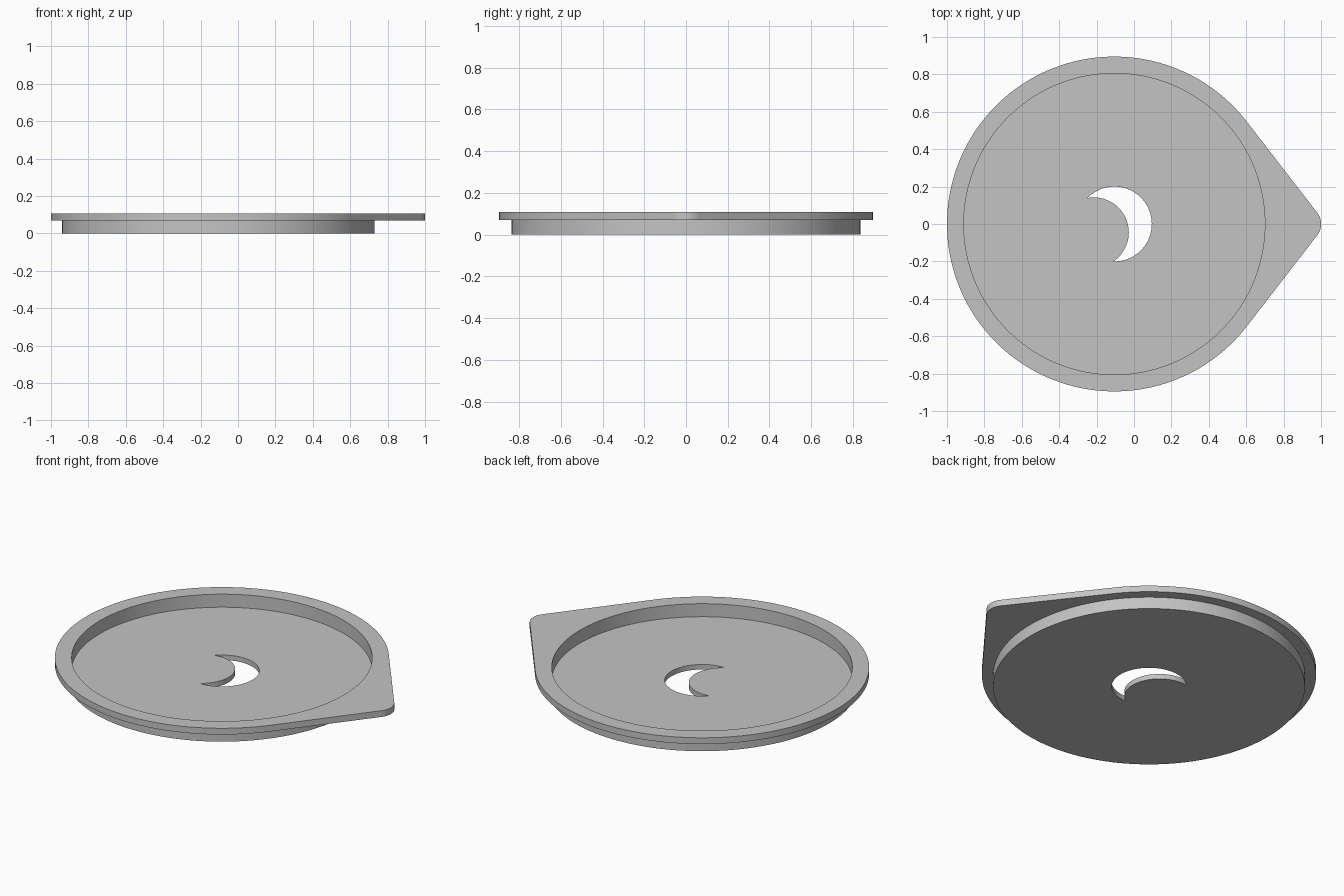
import bpy, bmesh
from math import acos, atan2, cos, hypot, pi, sin
from mathutils import Vector

cube = bpy.data.objects.get("Cube")
if cube:
    bpy.data.objects.remove(cube, do_unlink=True)

# Main dimensions
CENTRE = Vector((-0.105, 0))
RIM_R, CUP_R, BORE_R = 0.895, 0.835, 0.805
TIP_R = 0.1
FLOOR_Z, FLANGE_Z, TOP_Z = 0.03, 0.07, 0.107
STEPS = 240

grey = bpy.data.materials.new("plain grey")
grey.use_nodes = True
colour = (0.55, 0.55, 0.55, 1)
grey.diffuse_color = colour
grey.node_tree.nodes["Principled BSDF"].inputs["Base Color"].default_value = colour


def arc(centre, radius, start, end, steps):
    """Points along an arc, without its last point."""
    angles = [start + (end - start) * i / steps for i in range(steps)]
    return [centre + radius * Vector((cos(a), sin(a))) for a in angles]


def circle(radius):
    return arc(CENTRE, radius, -pi, pi, STEPS)


def rim_outline():
    """Round rim drawn out to a small rounded tip on +x."""
    tip = Vector((1 - TIP_R, 0))
    spread = acos((RIM_R - TIP_R) / (tip.x - CENTRE.x))
    return [t if abs(atan2(p.y, p.x - CENTRE.x)) < spread else p
            for p, t in zip(circle(RIM_R), arc(tip, TIP_R, -pi, pi, STEPS))]


def crescent_outline():
    """Circle with a second, offset circle taken out of it."""
    outer_r, inner_r = 0.2, 0.187
    inner = Vector((-0.215, -0.045))
    gap = inner - CENTRE
    d, heading = hypot(*gap), atan2(gap.y, gap.x)
    a = acos((d * d + outer_r ** 2 - inner_r ** 2) / (2 * d * outer_r))
    b = acos((d * d + inner_r ** 2 - outer_r ** 2) / (2 * d * inner_r))
    outside = arc(CENTRE, outer_r, heading + a, heading + 2 * pi - a, 64)
    inside = arc(inner, inner_r, heading + pi + b, heading + pi - b, 48)
    # The inside arc runs back from the end of the outside arc
    if (inside[0] - outside[-1]).length > (inside[-1] - outside[-1]).length:
        inside = arc(inner, inner_r, heading + pi - b, heading + pi + b, 48)
    return outside + inside


bm = bmesh.new()


def ring(points, z):
    return [bm.verts.new((p.x, p.y, z)) for p in points]


def bridge(low, high):
    for i in range(len(low)):
        bm.faces.new((low[i - 1], low[i], high[i], high[i - 1]))


def fill(outer, hole):
    """Flat face with a hole through it."""
    edges = [bm.edges.get((loop[i - 1], loop[i]))
             for loop in (outer, hole) for i in range(len(loop))]
    bmesh.ops.triangle_fill(bm, edges=edges, use_beauty=True)


# Cup wall, flange and bore, from the underside round to the floor
outline = rim_outline()
shell = [ring(circle(CUP_R), 0), ring(circle(CUP_R), FLANGE_Z),
         ring(outline, FLANGE_Z), ring(outline, TOP_Z),
         ring(circle(BORE_R), TOP_Z), ring(circle(BORE_R), FLOOR_Z)]
for low, high in zip(shell, shell[1:]):
    bridge(low, high)

# Crescent opening through the floor
crescent = crescent_outline()
hole_low, hole_high = ring(crescent, 0), ring(crescent, FLOOR_Z)
bridge(hole_low, hole_high)
fill(shell[0], hole_low)
fill(shell[-1], hole_high)
bmesh.ops.recalc_face_normals(bm, faces=bm.faces)

mesh = bpy.data.meshes.new("tray_lid")
bm.to_mesh(mesh)
bm.free()
mesh.materials.append(grey)
lid = bpy.data.objects.new("tray_lid", mesh)
bpy.context.collection.objects.link(lid)

bpy.ops.object.select_all(action="DESELECT")
lid.select_set(True)
bpy.context.view_layer.objects.active = lid
bpy.ops.object.shade_smooth_by_angle()
